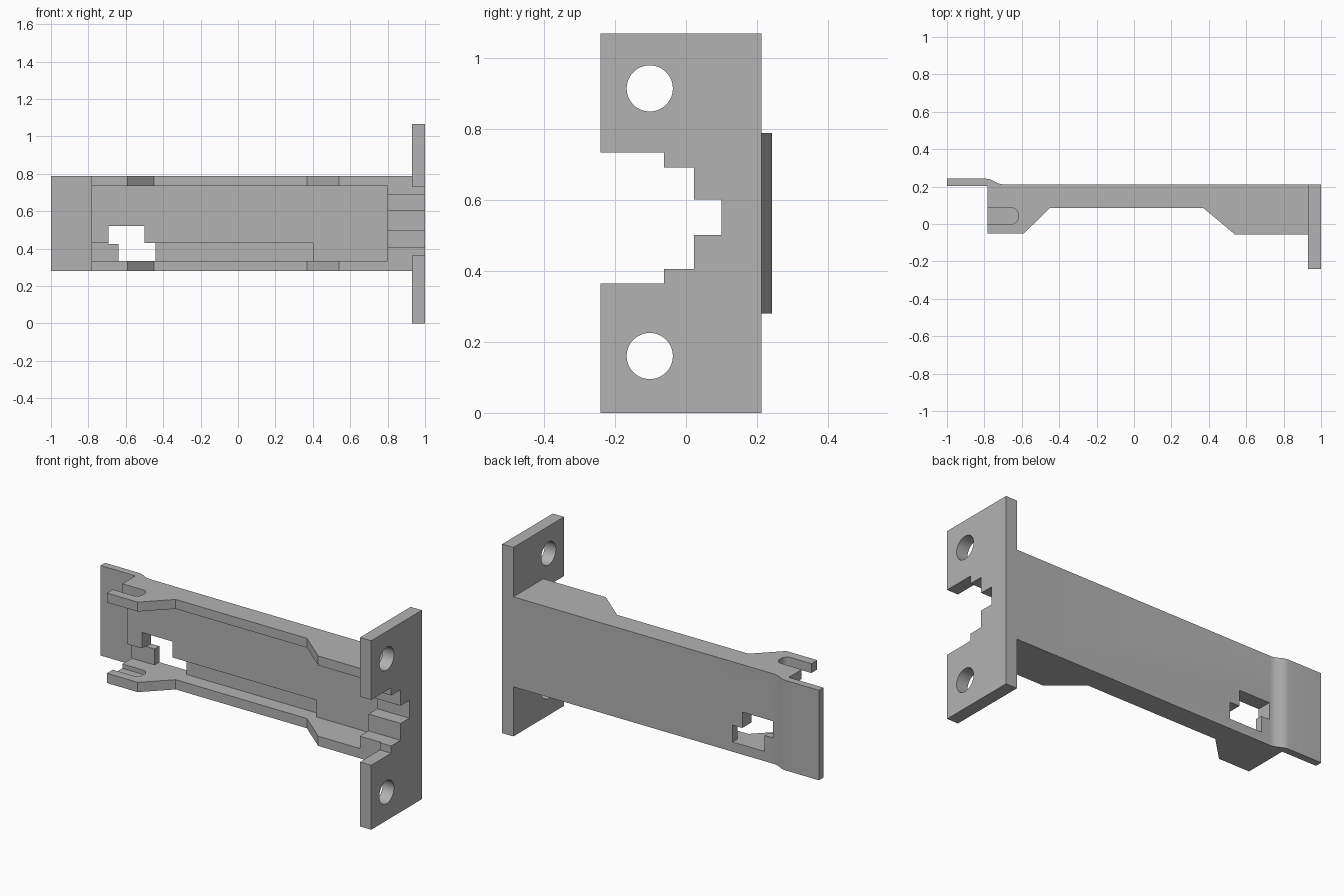
import bpy
import bmesh
import math
from mathutils import Vector

cube = bpy.data.objects.get("Cube")
if cube:
    bpy.data.objects.remove(cube, do_unlink=True)

grey = bpy.data.materials.new("plain grey")
grey.use_nodes = True
COLOUR = (0.45, 0.45, 0.45, 1)
grey.diffuse_color = COLOUR
grey.node_tree.nodes["Principled BSDF"].inputs["Base Color"].default_value = COLOUR


def prism(name, points, axis, low, high):
    """Extrude a 2D outline: (y, z) along x, (x, z) along y, or (x, y) along z."""
    place = {"x": lambda a, b: (low, a, b),
             "y": lambda a, b: (a, low, b),
             "z": lambda a, b: (a, b, low)}[axis]
    shift = Vector([high - low if c == axis else 0 for c in "xyz"])
    bm = bmesh.new()
    face = bm.faces.new([bm.verts.new(place(a, b)) for a, b in points])
    new = bmesh.ops.extrude_face_region(bm, geom=[face])["geom"]
    bmesh.ops.translate(bm, vec=shift, verts=[v for v in new if isinstance(v, bmesh.types.BMVert)])
    bmesh.ops.recalc_face_normals(bm, faces=bm.faces)
    mesh = bpy.data.meshes.new(name)
    bm.to_mesh(mesh)
    bm.free()
    mesh.materials.append(grey)
    obj = bpy.data.objects.new(name, mesh)
    bpy.context.collection.objects.link(obj)
    return obj


def box(name, x, y, z):
    return prism(name, [(x[0], y[0]), (x[1], y[0]), (x[1], y[1]), (x[0], y[1])], "z", *z)


def arc(cx, cy, r, start, end, n):
    angles = [math.radians(start + (end - start) * i / n) for i in range(n + 1)]
    return [(cx + r * math.cos(a), cy + r * math.sin(a)) for a in angles]


def cut(target, cutter):
    cutter.hide_render = True
    mod = target.modifiers.new("cut", "BOOLEAN")
    mod.operation = "DIFFERENCE"
    mod.solver = "EXACT"
    mod.object = cutter
    bpy.context.view_layer.objects.active = target
    bpy.ops.object.modifier_apply(modifier=mod.name)
    bpy.data.objects.remove(cutter, do_unlink=True)


def finish(obj):
    bpy.ops.object.select_all(action="DESELECT")
    obj.select_set(True)
    bpy.context.view_layer.objects.active = obj
    bpy.ops.object.shade_smooth_by_angle(angle=math.radians(30))


BACK, FLOOR, LEFT = 0.212, 0.13, -0.783
LOW, HIGH = 0.28, 0.788          # outer faces of the flanges
IN_LOW, IN_HIGH = 0.335, 0.735   # inner faces of the flanges

# Arm: outline with offset tab and raised flange ends
joggle = [(-0.79 + 0.09 * t / 8,
           BACK + 0.015 * (1 + math.cos(math.pi * t / 8))) for t in range(9)]
outline = [(-1, 0.202), (-1, 0.242)] + joggle + [
    (0.93, BACK), (0.93, -0.056), (0.54, -0.056), (0.37, 0.086),
    (-0.45, 0.086), (-0.59, -0.052), (LEFT, -0.052), (LEFT, 0.202)]
arm = prism("channel_arm", outline, "z", LOW, HIGH)

# Channel between the flanges, and the shallow recess in its floor
cut(arm, box("channel_cutter", (-0.9, 0.8), (-0.3, FLOOR), (IN_LOW, IN_HIGH)))
cut(arm, box("recess_cutter", (-0.9, 0.4), (0.0, 0.17), (IN_LOW, 0.43)))

# Stepped window through the floor
window = [(-0.64, IN_LOW), (-0.44, IN_LOW), (-0.44, 0.43), (-0.5, 0.43),
          (-0.5, 0.52), (-0.692, 0.52), (-0.692, 0.425), (-0.64, 0.425)]
cut(arm, prism("window_cutter", window, "y", 0.1, 0.4))

# Round-cornered slots: open in the upper flange, blind in the lower one
slot = [(-0.9, 0.0)] + arc(-0.655, 0.035, 0.035, -90, 0, 6) \
    + arc(-0.655, 0.051, 0.035, 0, 90, 6) + [(-0.9, 0.086)]
for low, high in ((0.7, 0.85), (0.31, 0.4)):
    cut(arm, prism("slot_cutter", slot, "z", low, high))

# End plate
plate = box("end_plate", (0.93, 1), (-0.24, BACK), (0, 1.067))
for z in (0.16, 0.913):
    cut(plate, prism("hole_cutter", arc(-0.102, z, 0.065, 0, 352.5, 47), "x", 0.9, 1.1))

# Stepped notch shared by the plate and the solid end of the arm
steps = [(-0.3, 0.364), (-0.062, 0.364), (-0.062, 0.405), (0.022, 0.405),
         (0.022, 0.5), (0.1, 0.5), (0.1, 0.6), (0.022, 0.6),
         (0.022, 0.69), (-0.062, 0.69), (-0.062, 0.733), (-0.3, 0.733)]
for part in (arm, plate):
    cut(part, prism("notch_cutter", steps, "x", 0.75, 1.1))
    finish(part)
